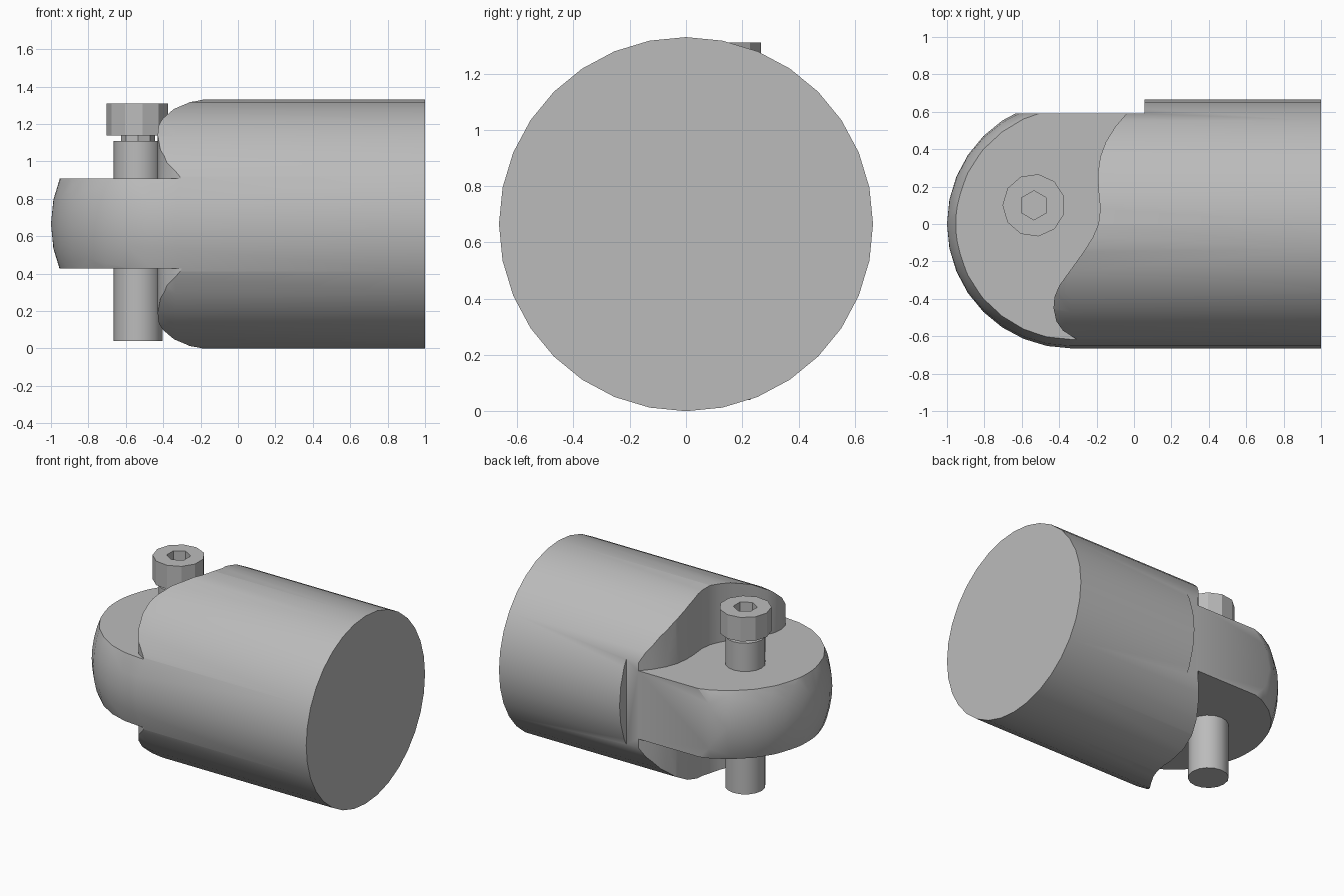
import bpy, bmesh, math
from mathutils import Matrix, Vector

if "Cube" in bpy.data.objects:
    bpy.data.objects.remove(bpy.data.objects["Cube"], do_unlink=True)

steel = bpy.data.materials.new("grey steel")
steel.use_nodes = True
grey = (0.5, 0.5, 0.5, 1)
steel.diffuse_color = grey
steel.node_tree.nodes["Principled BSDF"].inputs["Base Color"].default_value = grey

R = 0.665           # body radius and height of its axis
BOLT = (-0.535, 0.10)


def make(name, bm):
    bmesh.ops.remove_doubles(bm, verts=bm.verts, dist=1e-5)
    bmesh.ops.recalc_face_normals(bm, faces=bm.faces)
    mesh = bpy.data.meshes.new(name)
    bm.to_mesh(mesh)
    bm.free()
    mesh.materials.append(steel)
    obj = bpy.data.objects.new(name, mesh)
    bpy.context.collection.objects.link(obj)
    return obj


def prism(name, outline, z0, z1):
    bm = bmesh.new()
    face = bm.faces.new([bm.verts.new((x, y, z0)) for x, y in outline])
    up = bmesh.ops.extrude_face_region(bm, geom=[face])["geom"]
    bmesh.ops.translate(bm, vec=(0, 0, z1 - z0),
                        verts=[v for v in up if isinstance(v, bmesh.types.BMVert)])
    return make(name, bm)


def ring(radius, sides, turn=0):
    return [(BOLT[0] + radius * math.cos(turn + math.tau * i / sides),
             BOLT[1] + radius * math.sin(turn + math.tau * i / sides))
            for i in range(sides)]


def activate(obj):
    bpy.ops.object.select_all(action='DESELECT')
    obj.select_set(True)
    bpy.context.view_layer.objects.active = obj


def cut(obj, cutter):
    mod = obj.modifiers.new("cut", 'BOOLEAN')
    mod.operation, mod.solver, mod.object = 'DIFFERENCE', 'EXACT', cutter
    activate(obj)
    bpy.ops.object.modifier_apply(modifier=mod.name)
    bpy.data.objects.remove(cutter, do_unlink=True)


def smooth(obj):
    activate(obj)
    bpy.ops.object.shade_smooth_by_angle(angle=math.radians(30))


# Body: a round bar with a domed end, turned about the x axis
bm = bmesh.new()
steps = 8
profile = [(-1, 0)]
for i in range(1, steps + 1):
    a = math.pi / 2 * i / steps
    profile.append((R - 1 - R * math.cos(a), R * math.sin(a)))
profile += [(1, R), (1, 0)]
verts = [bm.verts.new((x, 0, r)) for x, r in profile]
edges = [bm.edges.new(pair) for pair in zip(verts, verts[1:])]
bmesh.ops.spin(bm, geom=verts + edges, cent=(0, 0, 0), axis=(1, 0, 0),
               angle=math.tau, steps=32)
bmesh.ops.translate(bm, vec=(0, 0, R), verts=bm.verts)
bmesh.ops.remove_doubles(bm, verts=bm.verts, dist=1e-4)
body = make("body_with_tongue", bm)

# Curved pockets above and below the tongue
pocket = [(0.06, 0.75), (-0.04, 0.59), (-0.10, 0.52), (-0.15, 0.44), (-0.18, 0.36),
          (-0.193, 0.27), (-0.19, 0.18), (-0.18, 0.08), (-0.19, 0.0), (-0.22, -0.07),
          (-0.27, -0.15), (-0.40, -0.33), (-0.425, -0.39), (-0.43, -0.45),
          (-0.415, -0.52), (-0.38, -0.57), (-0.31, -0.615), (-0.24, -0.65),
          (-0.24, -0.8), (-1.2, -0.8), (-1.2, 0.75)]
cut(body, prism("upper_pocket_cutter", pocket, 0.91, 1.5))
cut(body, prism("lower_pocket_cutter", pocket, -0.2, 0.427))

# Flat on the back of the tongue, ending in a step
flat = [(-1.2, 0.59), (0.055, 0.59), (0.055, 0.8), (-1.2, 0.8)]
cut(body, prism("back_flat_cutter", flat, -0.2, 1.5))
smooth(body)

# Bolt: shank, narrow neck and socket head
smooth(prism("bolt_shank", ring(0.13, 16), 0.04, 1.11))
smooth(prism("bolt_neck", ring(0.09, 8), 1.10, 1.15))
head = prism("bolt_head", ring(0.168, 11, math.pi), 1.14, 1.31)
cut(head, prism("hex_socket_cutter", ring(0.078, 6, math.pi / 2), 1.22, 1.4))
smooth(head)
